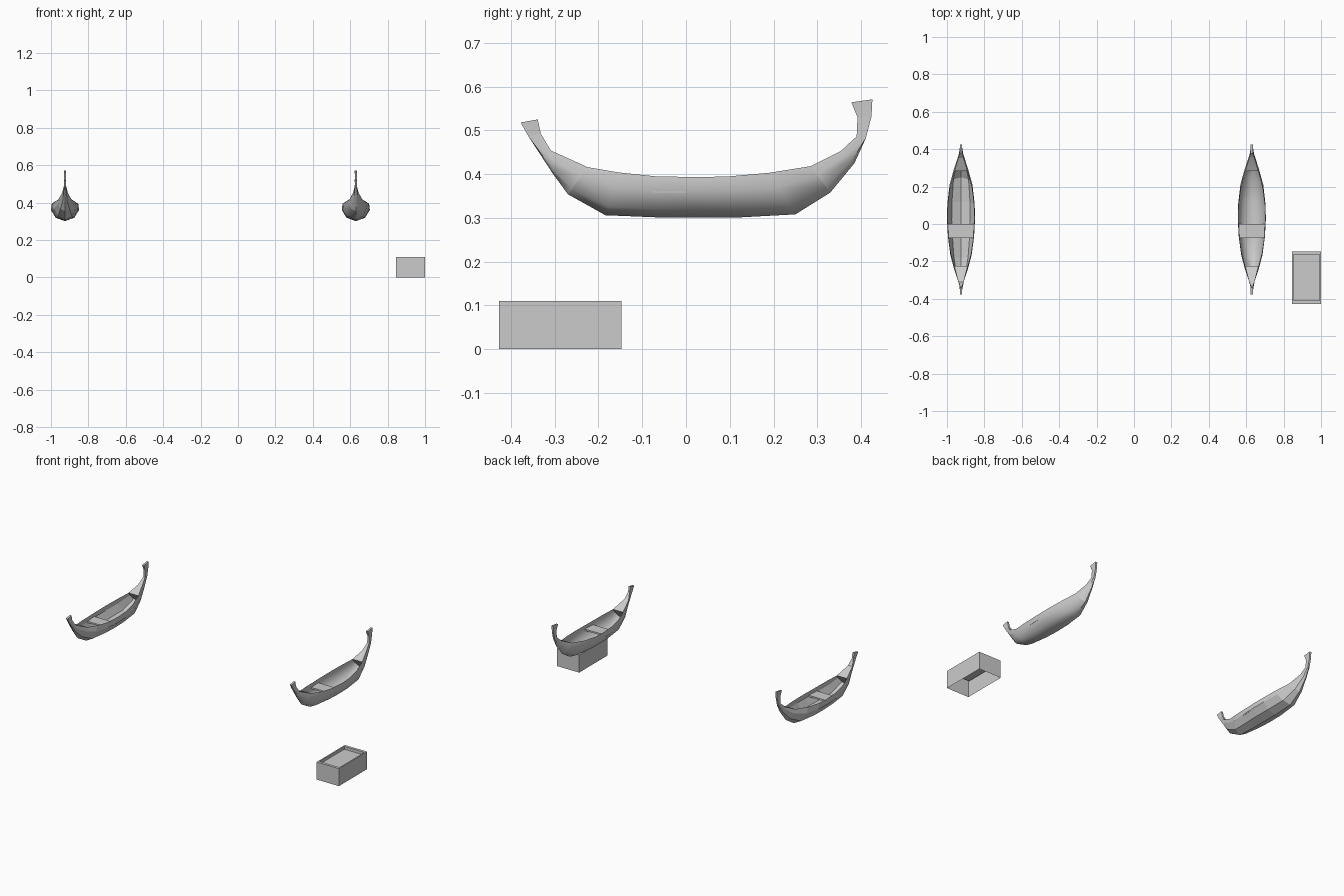
import bpy, bmesh
from mathutils import Vector

if "Cube" in bpy.data.objects:
    bpy.data.objects.remove(bpy.data.objects["Cube"])


def finish(bm, name, smooth=False):
    bmesh.ops.recalc_face_normals(bm, faces=bm.faces)
    me = bpy.data.meshes.new(name)
    bm.to_mesh(me)
    bm.free()
    ob = bpy.data.objects.new(name, me)
    bpy.context.collection.objects.link(ob)
    if smooth:
        bpy.ops.object.select_all(action='DESELECT')
        ob.select_set(True)
        bpy.context.view_layer.objects.active = ob
        bpy.ops.object.shade_smooth_by_angle(angle=0.9)
    return ob


# Cross-section: (fraction from gunwale to keel, width factor)
SECTION = [(0, 0.95), (0.35, 1.0), (0.8, 0.66)]


def ring(bm, x, st):
    """One station: top (y, z), keel (y, z), half width, keel squareness."""
    yt, zt, yk, zk, hw, sq = st
    top, keel = Vector((0, yt, zt)), Vector((0, yk, zk))
    half = []
    for t, w in SECTION:
        p = top.lerp(keel, t)
        half.append((hw * (w + (1 - w) * sq), p.y, p.z))
    right = [bm.verts.new((x + a, b, c)) for a, b, c in half]
    left = [bm.verts.new((x - a, b, c)) for a, b, c in half]
    k = keel
    e = hw * sq
    if sq > 0.5:  # blade-like tips end square
        mid = bm.verts.new((x, k.y, k.z))
        right[-1].co = (x + e, k.y, k.z)
        left[-1].co = (x - e, k.y, k.z)
    else:
        mid = bm.verts.new((x, k.y, k.z))
    return right + [mid] + left[::-1]


def loft(name, x, stations, closed, smooth):
    bm = bmesh.new()
    rings = [ring(bm, x, s) for s in stations]
    n = len(rings[0])
    for a, b in zip(rings, rings[1:]):
        for i in range(n if closed else n - 1):
            j = (i + 1) % n
            bm.faces.new((a[i], a[j], b[j], b[i]))
    if closed:
        bm.faces.new(rings[0])
        bm.faces.new(rings[-1])
    return finish(bm, name, smooth)


BOW_JOIN = (-0.225, 0.416, -0.27, 0.354, 0.037, 0)
STERN_JOIN = (0.284, 0.418, 0.33, 0.358, 0.036, 0)
HULL = [BOW_JOIN,
        (-0.155, 0.404, -0.184, 0.306, 0.057, 0),
        (-0.07, 0.395, -0.06, 0.301, 0.070, 0),
        (0.03, 0.393, 0.02, 0.301, 0.075, 0),
        (0.10, 0.395, 0.12, 0.301, 0.073, 0),
        (0.19, 0.403, 0.25, 0.308, 0.061, 0),
        STERN_JOIN]
BOW = [BOW_JOIN,
       (-0.309, 0.454, -0.305, 0.402, 0.015, 0.3),
       (-0.332, 0.493, -0.36, 0.486, 0.005, 1)]
BOW_HEAD = [BOW[-1], (-0.339, 0.525, -0.378, 0.518, 0.006, 1)]
STERN = [STERN_JOIN,
         (0.353, 0.452, 0.385, 0.425, 0.014, 0.3),
         (0.39, 0.486, 0.411, 0.482, 0.006, 1),
         (0.392, 0.53, 0.424, 0.532, 0.005, 1)]
STERN_HEAD = [STERN[-1], (0.378, 0.564, 0.426, 0.571, 0.006, 1)]


def boat(tag, x, smooth):
    loft(tag + "_hull", x, HULL, False, smooth)
    for part, st in (("bow", BOW), ("bow_head", BOW_HEAD),
                     ("stern", STERN), ("stern_head", STERN_HEAD)):
        loft(tag + "_" + part, x, st, True, smooth)
    # Seat plank across the hull
    bm = bmesh.new()
    vs = [[bm.verts.new((x + s * w, y, z)) for s, w, y in
           ((-1, 0.068, -0.075), (1, 0.068, -0.075), (1, 0.073, 0), (-1, 0.073, 0))]
          for z in (0.358, 0.368)]
    bm.faces.new(vs[0])
    bm.faces.new(vs[1])
    for i in range(4):
        j = (i + 1) % 4
        bm.faces.new((vs[0][i], vs[0][j], vs[1][j], vs[1][i]))
    finish(bm, tag + "_seat")


boat("faceted_boat", -0.925, False)
boat("smooth_boat", 0.63, True)

# Bottomless crate: outer walls, rim, inner lip and sunken panel
bm = bmesh.new()
cx, cy = 0.9225, -0.287
loops = []
for hx, hy, z in ((0.0775, 0.14, 0), (0.0775, 0.14, 0.11),
                  (0.069, 0.123, 0.11), (0.069, 0.123, 0.092)):
    loops.append([bm.verts.new((cx + a * hx, cy + b * hy, z))
                  for a, b in ((-1, -1), (1, -1), (1, 1), (-1, 1))])
for a, b in zip(loops, loops[1:]):
    for i in range(4):
        j = (i + 1) % 4
        bm.faces.new((a[i], a[j], b[j], b[i]))
bm.faces.new(loops[-1])
finish(bm, "crate")
